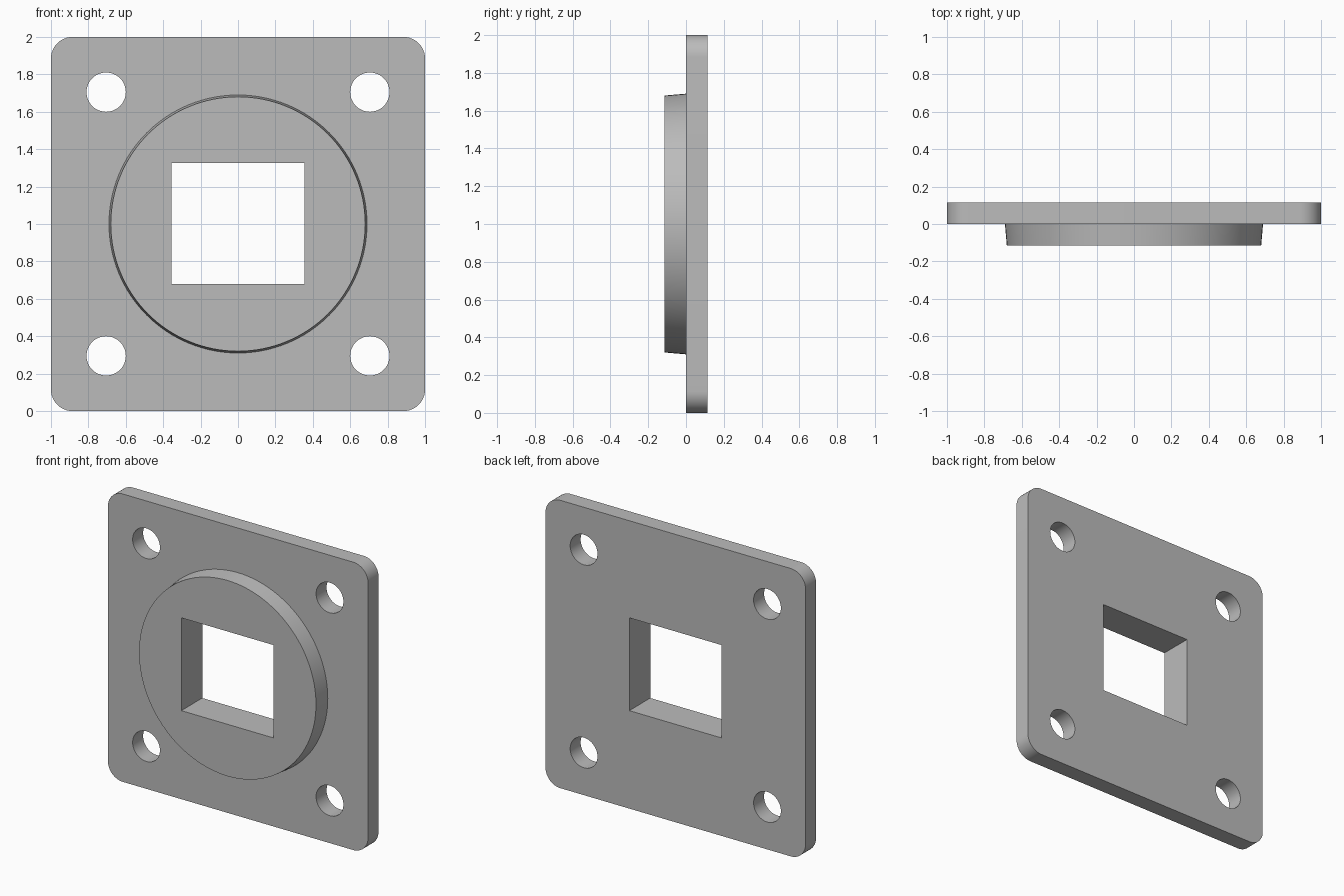
import bpy
import bmesh
from math import radians, pi
from mathutils import Matrix, Vector

if "Cube" in bpy.data.objects:
    bpy.data.objects.remove(bpy.data.objects["Cube"], do_unlink=True)

THICK = 0.115          # depth of the plate and of the boss
MID = 1.0              # height of the centre
ACROSS = Matrix.Rotation(radians(90), 4, "X")   # turns +z towards the front

grey = bpy.data.materials.new("plain grey")
grey.use_nodes = True
colour = (0.5, 0.5, 0.5, 1)
grey.diffuse_color = colour
grey.node_tree.nodes["Principled BSDF"].inputs["Base Color"].default_value = colour


def finish(name, bm):
    mesh = bpy.data.meshes.new(name)
    bmesh.ops.recalc_face_normals(bm, faces=bm.faces)
    bm.to_mesh(mesh)
    bm.free()
    mesh.materials.append(grey)
    obj = bpy.data.objects.new(name, mesh)
    bpy.context.collection.objects.link(obj)
    return obj


def box(name, size, centre, corner=0):
    bm = bmesh.new()
    bmesh.ops.create_cube(bm, size=1)
    bmesh.ops.scale(bm, vec=size, verts=bm.verts)
    if corner:
        edges = [e for e in bm.edges
                 if abs(e.verts[0].co.y - e.verts[1].co.y) > 0.01]
        bmesh.ops.bevel(bm, geom=edges, offset=corner, segments=12,
                        profile=0.5, affect="EDGES")
    bmesh.ops.translate(bm, vec=centre, verts=bm.verts)
    return finish(name, bm)


def disc(name, back_radius, front_radius, depth, centre, sides):
    bm = bmesh.new()
    bmesh.ops.create_cone(bm, cap_ends=True, segments=sides, radius1=back_radius,
                          radius2=front_radius, depth=depth,
                          matrix=Matrix.Translation(Vector(centre)) @ ACROSS)
    return finish(name, bm)


def combine(target, other, operation):
    mod = target.modifiers.new(operation.lower(), "BOOLEAN")
    mod.operation, mod.solver, mod.object = operation, "EXACT", other
    bpy.context.view_layer.objects.active = target
    bpy.ops.object.modifier_apply(modifier=mod.name)
    bpy.data.objects.remove(other, do_unlink=True)


# Square plate with rounded corners
flange = box("flange_plate", (2, THICK, 2), (0, THICK / 2, MID), corner=0.115)

# Tapered round boss, sunk slightly into the plate
sink = 0.05
slope = 0.01 / THICK
boss = disc("round_boss", 0.69 + slope * sink, 0.68, THICK + sink,
            (0, (sink - THICK) / 2, MID), 128)
combine(flange, boss, "UNION")

# Rectangular window through the middle
combine(flange, box("window_cutter", (0.71, 1, 0.645), (0, 0, MID + 0.003)), "DIFFERENCE")

# Four bolt holes
for x in (-0.705, 0.705):
    for z in (-0.705, 0.705):
        hole = disc("bolt_hole_cutter", 0.105, 0.105, 1, (x, 0, MID + z), 48)
        combine(flange, hole, "DIFFERENCE")

# Smooth round walls, crisp rims
bpy.ops.object.select_all(action="DESELECT")
flange.select_set(True)
bpy.context.view_layer.objects.active = flange
bpy.ops.object.shade_smooth_by_angle(angle=radians(30))
